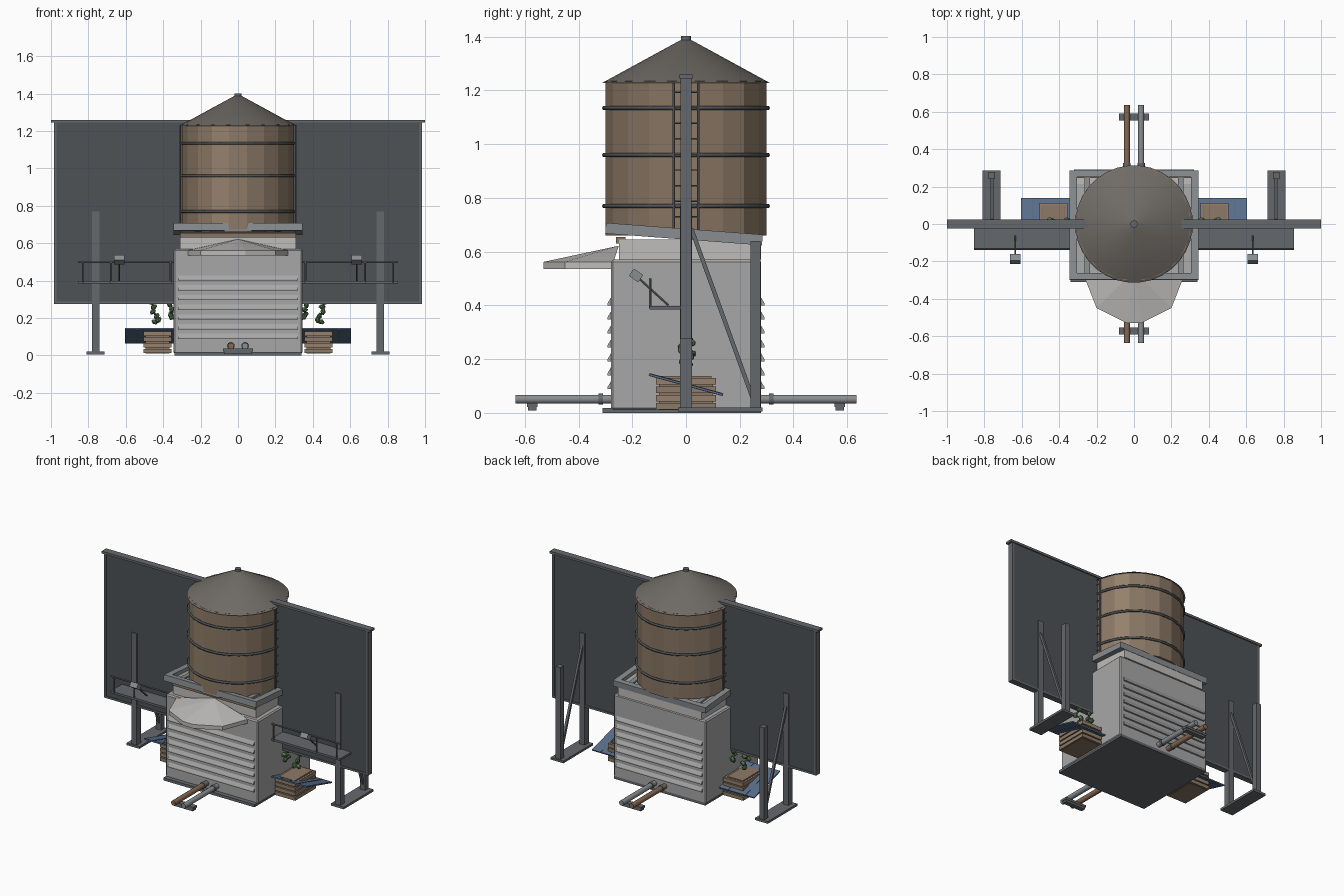
import bpy, bmesh, math, random
from mathutils import Vector, Matrix

if "Cube" in bpy.data.objects:
    bpy.data.objects.remove(bpy.data.objects["Cube"])

random.seed(4)


def mat(name, r, g, b):
    m = bpy.data.materials.new(name)
    m.diffuse_color = (r, g, b, 1)
    m.use_nodes = True
    m.node_tree.nodes["Principled BSDF"].inputs["Base Color"].default_value = m.diffuse_color
    return m


STEEL = mat("dark_steel", 0.13, 0.14, 0.15)
PANEL = mat("panel_dark", 0.075, 0.085, 0.09)
CONC = mat("concrete", 0.38, 0.39, 0.38)
PALE = mat("pale_cloth", 0.52, 0.51, 0.50)
ROOF = mat("roof", 0.16, 0.145, 0.13)
BLUE = mat("blue_board", 0.10, 0.16, 0.27)
GREEN = mat("leaf", 0.10, 0.19, 0.09)
WOOD = [mat("wood_%d" % i, 0.27 * k, 0.195 * k, 0.135 * k) for i, k in enumerate((0.9, 1.0, 1.12))]
GALV = mat("galvanised", 0.25, 0.27, 0.28)


def finish(name, bm, m, smooth=False):
    bmesh.ops.recalc_face_normals(bm, faces=bm.faces)
    me = bpy.data.meshes.new(name)
    bm.to_mesh(me)
    bm.free()
    ob = bpy.data.objects.new(name, me)
    bpy.context.collection.objects.link(ob)
    for x in (m if isinstance(m, list) else [m]):
        me.materials.append(x)
    if smooth:
        bpy.context.view_layer.objects.active = ob
        ob.select_set(True)
        bpy.ops.object.shade_smooth_by_angle(angle=math.radians(35))
        ob.select_set(False)
    return ob


def box(name, lo, hi, m, rx=0.0, bevel=0.0):
    """Box between two corners, turned rx about its centre's x axis."""
    c = [(a + b) / 2 for a, b in zip(lo, hi)]
    d = [abs(b - a) for a, b in zip(lo, hi)]
    bm = bmesh.new()
    bmesh.ops.create_cube(bm, size=1, matrix=Matrix.Translation(c) @ Matrix.Rotation(rx, 4, 'X') @ Matrix.Diagonal((*d, 1)))
    if bevel:
        bmesh.ops.bevel(bm, geom=bm.edges[:], offset=bevel, segments=1, affect='EDGES')
    return finish(name, bm, m)


def rod(name, a, b, r, m, sides=8, r2=None):
    a, b = Vector(a), Vector(b)
    d = b - a
    q = d.to_track_quat('Z', 'Y').to_matrix().to_4x4()
    bm = bmesh.new()
    spin = Matrix.Rotation(math.pi / sides, 4, 'Z')
    bmesh.ops.create_cone(bm, cap_ends=True, segments=sides, radius1=r, radius2=r if r2 is None else r2,
                          depth=d.length, matrix=Matrix.Translation((a + b) / 2) @ q @ spin)
    return finish(name, bm, m, sides > 5 and sides != 20)


def prism(name, profile, x0, x1, m):
    """Profile of (y, z) points extruded along x."""
    bm = bmesh.new()
    f = bm.faces.new([bm.verts.new((x0, y, z)) for y, z in profile])
    g = bmesh.ops.extrude_face_region(bm, geom=[f])
    bmesh.ops.translate(bm, vec=(x1 - x0, 0, 0), verts=[v for v in g['geom'] if isinstance(v, bmesh.types.BMVert)])
    return finish(name, bm, m)


# Building block with stepped top and louvres
box("base_plate", (-0.34, -0.31, 0), (0.34, 0.28, 0.018), STEEL)
box("house_body", (-0.345, -0.28, 0.01), (0.345, 0.28, 0.57), CONC, bevel=0.008)
box("house_upper", (-0.31, -0.25, 0.57), (0.31, 0.28, 0.645), PALE)
for s, side in ((-1, "front"), (1, "back")):
    for i in range(7):
        z = 0.10 + i * 0.052
        y = s * 0.279
        prism("louvre_%s_%d" % (side, i), [(y, z + 0.018), (y + s * 0.013, z - 0.004), (y + s * 0.013, z - 0.012), (y, z - 0.012)],
              -0.32, 0.32, CONC)

# Canopy over the front: a faceted fan with a hanging edge
bm = bmesh.new()
rim = [(-0.27, -0.27), (-0.255, -0.31), (-0.20, -0.45), (-0.04, -0.53), (0.04, -0.53), (0.20, -0.45), (0.255, -0.31), (0.27, -0.27)]
apex = bm.verts.new((0, -0.25, 0.622))
top = [bm.verts.new((x, y, 0.562)) for x, y in rim]
low = [bm.verts.new((x, y, 0.535)) for x, y in rim]
for i in range(len(rim) - 1):
    bm.faces.new((apex, top[i], top[i + 1]))
    bm.faces.new((top[i], low[i], low[i + 1], top[i + 1]))
bm.faces.new(low)
bm.faces.new([apex, top[-1], low[-1], low[0], top[0]])
finish("canopy", bm, PALE)

# Sloping platform frame under the tank
tilt = -0.075
pivot = Matrix.Translation((0, 0, 0.665)) @ Matrix.Rotation(tilt, 4, 'X')
frame = [("platform_side_l", (-0.345, -0.30, -0.02), (-0.305, 0.285, 0.02), GALV),
         ("platform_side_r", (0.305, -0.30, -0.02), (0.345, 0.285, 0.02), GALV),
         ("platform_front", (-0.345, -0.30, -0.02), (0.345, -0.265, 0.02), GALV),
         ("platform_back", (-0.345, 0.25, -0.02), (0.345, 0.285, 0.02), GALV),
         ("platform_deck", (-0.31, -0.27, -0.018), (0.31, 0.26, -0.004), CONC)]
frame += [("platform_joist_%d" % i, (x - 0.015, -0.27, -0.005), (x + 0.015, 0.26, 0.008), GALV) for i, x in enumerate((-0.25, -0.13, 0.13, 0.25))]
for n, lo, hi, m in frame:
    box(n, lo, hi, m).data.transform(pivot)
for i, y in enumerate((-0.24, 0.265)):
    box("platform_bearer_%d" % i, (-0.31, y - 0.02, 0.63), (0.31, y + 0.015, 0.655), WOOD[0])

# Tank of flat staves, hoops, roof and finial
bm = bmesh.new()
bmesh.ops.create_cone(bm, cap_ends=True, segments=20, radius1=0.304, radius2=0.304, depth=0.575,
                      matrix=Matrix.Translation((0, 0, 0.9475)) @ Matrix.Rotation(math.pi / 20, 4, 'Z'))
for f in bm.faces:
    f.material_index = random.randrange(3)
sides = [f for f in bm.faces if len(f.verts) == 4]
bmesh.ops.inset_individual(bm, faces=sides, thickness=0.002, depth=0.0)
bmesh.ops.translate(bm, verts=[], vec=(0, 0, 0))
finish("tank_staves", bm, WOOD)
for i, z in enumerate((0.77, 0.96, 1.135)):
    bpy.ops.mesh.primitive_torus_add(location=(0, 0, z), major_radius=0.305, minor_radius=0.008,
                                     major_segments=40, minor_segments=6)
    ob = bpy.context.object
    ob.name = "tank_hoop_%d" % i
    ob.data.materials.append(PANEL)
    bpy.ops.object.shade_smooth_by_angle(angle=math.radians(65))
    ob.select_set(False)
rod("tank_roof", (0, 0, 1.228), (0, 0, 1.392), 0.314, ROOF, 32, 0.012)
rod("roof_finial", (0, 0, 1.38), (0, 0, 1.402), 0.02, STEEL, 12)

# Ladders up the tank sides
for s, side in ((-1, "left"), (1, "right")):
    x = s * 0.309
    for y in (-0.045, 0.045):
        rod("ladder_rail_" + side, (x, y, 0.68), (x, y, 1.225), 0.005, STEEL, 6)
    for i in range(9):
        z = 0.73 + i * 0.058
        rod("ladder_rung_" + side, (x, -0.045, z), (x, 0.045, z), 0.003, STEEL, 6)

# Large backing panel with cap and trim
box("billboard_panel", (-0.98, -0.016, 0.28), (0.98, 0.016, 1.25), PANEL)
box("billboard_cap", (-1, -0.024, 1.245), (1, 0.024, 1.26), STEEL)
box("billboard_sill", (-0.985, -0.02, 0.275), (0.985, 0.02, 0.288), STEEL)
for s in (-1, 1):
    box("billboard_edge", (s * 0.97, -0.02, 0.28), (s * 0.985, 0.02, 1.25), STEEL)

for s, side in ((-1, "left"), (1, "right")):
    # Billboard supports
    def sbox(n, lo, hi, m, rx=0.0):
        return box(n + "_" + side, (s * lo[0], *lo[1:]), (s * hi[0], *hi[1:]), m, rx)

    def srod(n, a, b, r, m, k=6):
        return rod(n + "_" + side, (s * a[0], *a[1:]), (s * b[0], *b[1:]), r, m, k)

    sbox("post_foot", (0.715, -0.03, 0.005), (0.81, 0.285, 0.02), STEEL)
    sbox("front_post", (0.74, -0.023, 0.015), (0.78, 0.023, 0.77), STEEL)
    sbox("back_post", (0.742, 0.24, 0.015), (0.778, 0.278, 0.64), STEEL)
    srod("post_brace", (0.76, 0.02, 0.685), (0.76, 0.25, 0.05), 0.011, STEEL, 4)

    # Catwalk with rail
    sbox("catwalk", (0.34, -0.135, 0.384), (0.855, -0.01, 0.398), STEEL)
    srod("catwalk_rail", (0.34, -0.133, 0.498), (0.855, -0.133, 0.498), 0.005, STEEL)
    for x in (0.36, 0.68, 0.83):
        srod("rail_post", (x, -0.133, 0.39), (x, -0.133, 0.498), 0.005, STEEL)

    # Flood lamp
    srod("lamp_arm", (0.635, -0.065, 0.40), (0.635, -0.18, 0.505), 0.005, STEEL)
    sbox("lamp_head", (0.608, -0.207, 0.495), (0.662, -0.165, 0.528), GALV, -0.6)

    # Slatted crate
    sbox("crate_core", (0.365, -0.10, 0.01), (0.495, 0.10, 0.13), WOOD[0])
    for i in range(4):
        z = 0.012 + i * 0.031
        sbox("crate_slat", (0.355, -0.112, z), (0.505, 0.112, z + 0.024), WOOD[i % 2 + 1])
    sbox("crate_lid", (0.375, -0.095, 0.125), (0.49, 0.095, 0.137), WOOD[1])

    # Tilted blue board with frame bars
    rx = -math.atan2(0.075, 0.275)
    sbox("tilted_board", (0.345, -0.143, 0.101), (0.605, 0.143, 0.109), BLUE, rx)
    for x in (0.41, 0.475, 0.54):
        sbox("board_bar", (x - 0.002, -0.14, 0.1), (x + 0.002, 0.14, 0.111), STEEL, rx)

    # Trailing plants
    strands = [[(0.465, 0, 0.285), (0.45, 0.02, 0.26), (0.455, -0.015, 0.235), (0.435, 0.015, 0.21), (0.425, -0.01, 0.19), (0.445, 0.01, 0.18)],
               [(0.365, 0.01, 0.27), (0.355, -0.015, 0.245), (0.36, 0.02, 0.22), (0.352, 0, 0.205)]]
    for pts in strands:
        for a, b in zip(pts, pts[1:]):
            srod("plant_stem", a, b, 0.006, GREEN, 5)
        for p in pts:
            bm = bmesh.new()
            bmesh.ops.create_icosphere(bm, subdivisions=1, radius=0.018, matrix=Matrix.Translation((s * p[0], p[1], p[2]))
                                       @ Matrix.Rotation(random.random() * 3, 4, 'Y') @ Matrix.Diagonal((1.15, 1, 0.8, 1)))
            finish("plant_leaf_" + side, bm, GREEN)

# Paired pipes at front and back
for s, side in ((-1, "front"), (1, "back")):
    for x, m in ((-0.038, mat("copper", 0.24, 0.14, 0.085)), (0.038, GALV)):
        rod("pipe_" + side, (x, s * 0.27, 0.051), (x, s * 0.635, 0.051), 0.017, m, 12)
        rod("pipe_collar_" + side, (x, s * 0.308, 0.051), (x, s * 0.326, 0.051), 0.021, STEEL, 12)
    box("pipe_rest_" + side, (-0.08, s * 0.553, 0.022), (0.08, s * 0.592, 0.037), STEEL)
    box("pipe_rest_foot_" + side, (-0.075, s * 0.556, 0.008), (0.075, s * 0.588, 0.024), STEEL)
